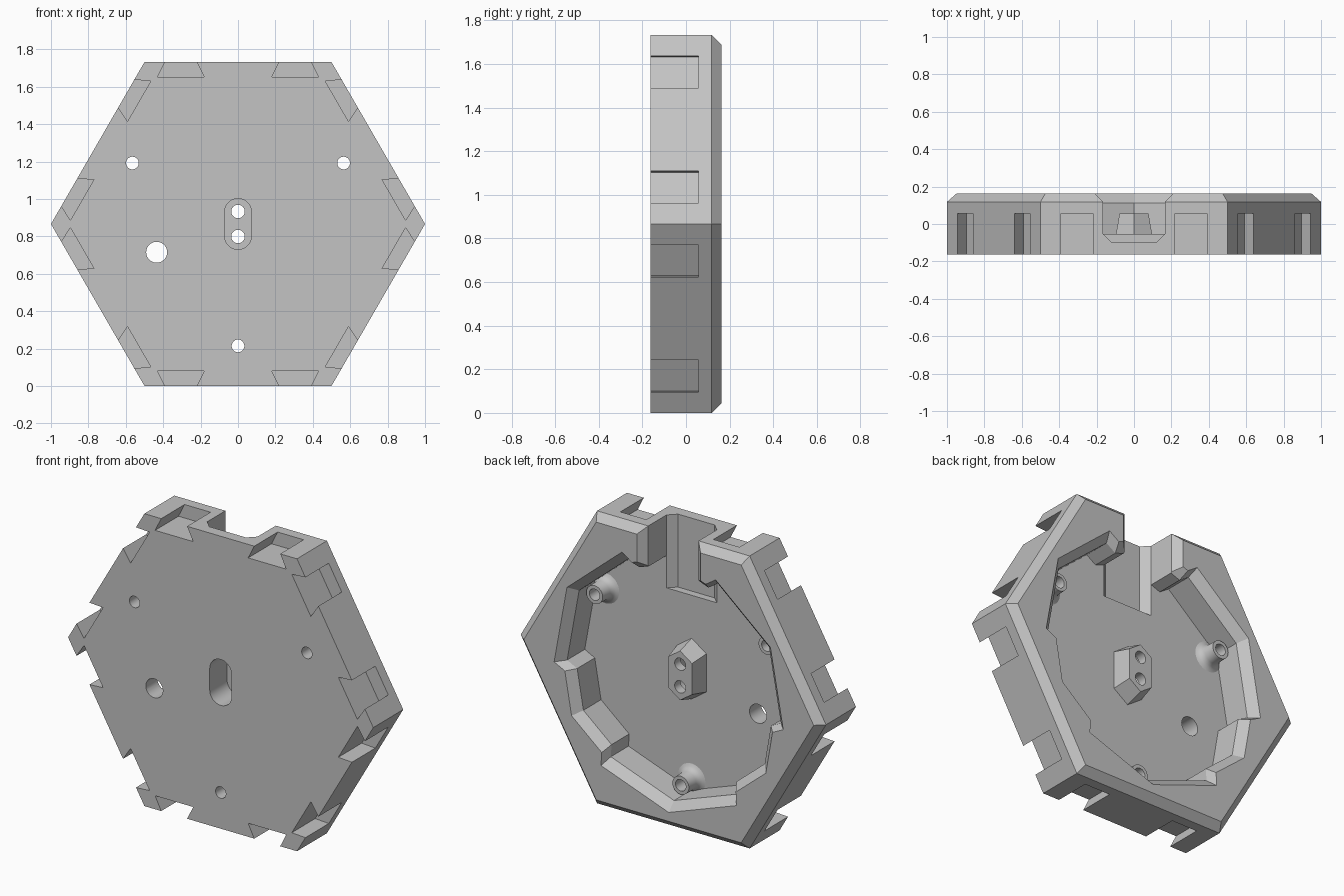
import bpy, bmesh, math
from mathutils import Vector

if "Cube" in bpy.data.objects:
    bpy.data.objects.remove(bpy.data.objects["Cube"])

CZ = 0.866                 # height of the hexagon centre
FRONT, BACK, FLOOR = -0.162, 0.162, -0.053

grey = bpy.data.materials.new("grey plastic")
grey.diffuse_color = (0.55, 0.55, 0.55, 1)
grey.use_nodes = True
grey.node_tree.nodes["Principled BSDF"].inputs["Base Color"].default_value = grey.diffuse_color


def polar(r, deg):
    a = math.radians(deg)
    return (r * math.cos(a), r * math.sin(a))


def add_loft(bm, rings):
    """Skin a stack of (y, [(x, z), ...]) rings and cap both ends."""
    loops = [[bm.verts.new((x, y, z + CZ)) for x, z in pts] for y, pts in rings]
    n = len(loops[0])
    for a, b in zip(loops, loops[1:]):
        for i in range(n):
            bm.faces.new((a[i], a[(i + 1) % n], b[(i + 1) % n], b[i]))
    bm.faces.new(loops[0])
    bm.faces.new(loops[-1])


def make(name, *lofts):
    bm = bmesh.new()
    for rings in lofts:
        add_loft(bm, rings)
    bmesh.ops.recalc_face_normals(bm, faces=bm.faces)
    me = bpy.data.meshes.new(name)
    bm.to_mesh(me)
    bm.free()
    me.materials.append(grey)
    ob = bpy.data.objects.new(name, me)
    bpy.context.collection.objects.link(ob)
    return ob


def combine(target, tool, operation):
    mod = target.modifiers.new("bool", 'BOOLEAN')
    mod.operation, mod.object, mod.solver = operation, tool, 'EXACT'
    bpy.context.view_layer.objects.active = target
    bpy.ops.object.modifier_apply(modifier=mod.name)
    bpy.data.objects.remove(tool)


def circle(x, z, r, n=32):
    return [(x + r * math.cos(2 * math.pi * i / n), z + r * math.sin(2 * math.pi * i / n))
            for i in range(n)]


def scaled(pts, s):
    return [(x * s, z * s) for x, z in pts]


# Hexagonal plate with a chamfered back edge
hexa = [polar(1, 60 * i) for i in range(6)]
body = make("hex_tile_body", [(FRONT, hexa), (0.118, hexa), (BACK, scaled(hexa, 0.95))])

# Back cavity: three wide lobes alternating with three narrower bays
outline = []
for c in (30, 150, 270):
    for r, d in ((0.755, -36), (0.77, 0), (0.755, 36), (0.69, 39.5), (0.735, 60), (0.69, 80.5)):
        outline.append(polar(r, c + d))
cavity = make("cavity_cutter", [(FLOOR, scaled(outline, 0.933)), (0.112, scaled(outline, 0.933)),
                                (0.212, scaled(outline, 1.067))])
combine(body, cavity, 'DIFFERENCE')

# Cable notch through the top edge, with a sunken channel
half = [(0.12, -0.097), (0.165, FLOOR), (0.165, 0.118), (0.25, 0.203)]
section = half + [(-x, y) for x, y in reversed(half)]
notch = make("notch_cutter", [(z, [(x, y) for x, y in section]) for z in (0.0, 1.0)])
for v in notch.data.vertices:      # turn the extrusion upright
    x, y, z = v.co
    v.co = Vector((x, z - CZ, 1.30 + y * 0.6))
bm = bmesh.new()
bm.from_mesh(notch.data)
bmesh.ops.recalc_face_normals(bm, faces=bm.faces)
bm.to_mesh(notch.data)
bm.free()
combine(body, notch, 'DIFFERENCE')

# Dovetail slots, two on each side
slots = []
for k in range(6):
    a = math.radians(30 + 60 * k)
    out, along = Vector((math.cos(a), math.sin(a))), Vector((-math.sin(a), math.cos(a)))
    for s in (-1, 1):
        pts = [tuple(out * v + along * s * u) for u, v in
               ((0.18, 0.786), (0.43, 0.786), (0.37, 0.906), (0.24, 0.906))]
        slots.append([(-0.25, pts), (0.057, pts)])
combine(body, make("slot_cutter", *slots), 'DIFFERENCE')

# Central tapered boss
boss_plan = [(0, 0.18), (-0.096, 0.113), (-0.096, -0.113), (0, -0.18), (0.096, -0.113), (0.096, 0.113)]
combine(body, make("centre_boss", [(-0.11, boss_plan), (FLOOR, boss_plan),
                                   (0.055, scaled(boss_plan, 0.81))]), 'UNION')

# Screw posts with flared feet
posts = [polar(0.652, d) for d in (30, 150, 270)]
for x, z in posts:
    profile = [(-0.1, 0.09), (FLOOR, 0.09), (-0.046, 0.075), (-0.034, 0.064), (-0.015, 0.056), (0.05, 0.054)]
    combine(body, make("screw_post", [(y, circle(x, z, r)) for y, r in profile]), 'UNION')

# Stadium pocket in the front
pocket = []
for i in range(34):
    a = math.pi * (i if i < 17 else i - 1) / 16
    pocket.append((0.072 * math.cos(a), 0.072 * math.sin(a) + (0.064 if i < 17 else -0.064)))
combine(body, make("pocket_cutter", [(-0.25, pocket), (0.0, pocket)]), 'DIFFERENCE')

# Through holes: screw posts, boss and cable hole
holes = [(x, z, 0.034) for x, z in posts]
holes += [(0, 0.067, 0.036), (0, -0.067, 0.036), (-0.435, -0.151, 0.056)]
combine(body, make("hole_cutter", *[[(-0.25, circle(*h)), (0.25, circle(*h))] for h in holes]), 'DIFFERENCE')

# Smooth only the round surfaces
bpy.ops.object.select_all(action='DESELECT')
body.select_set(True)
bpy.context.view_layer.objects.active = body
bpy.ops.object.shade_smooth_by_angle(angle=math.radians(25))
